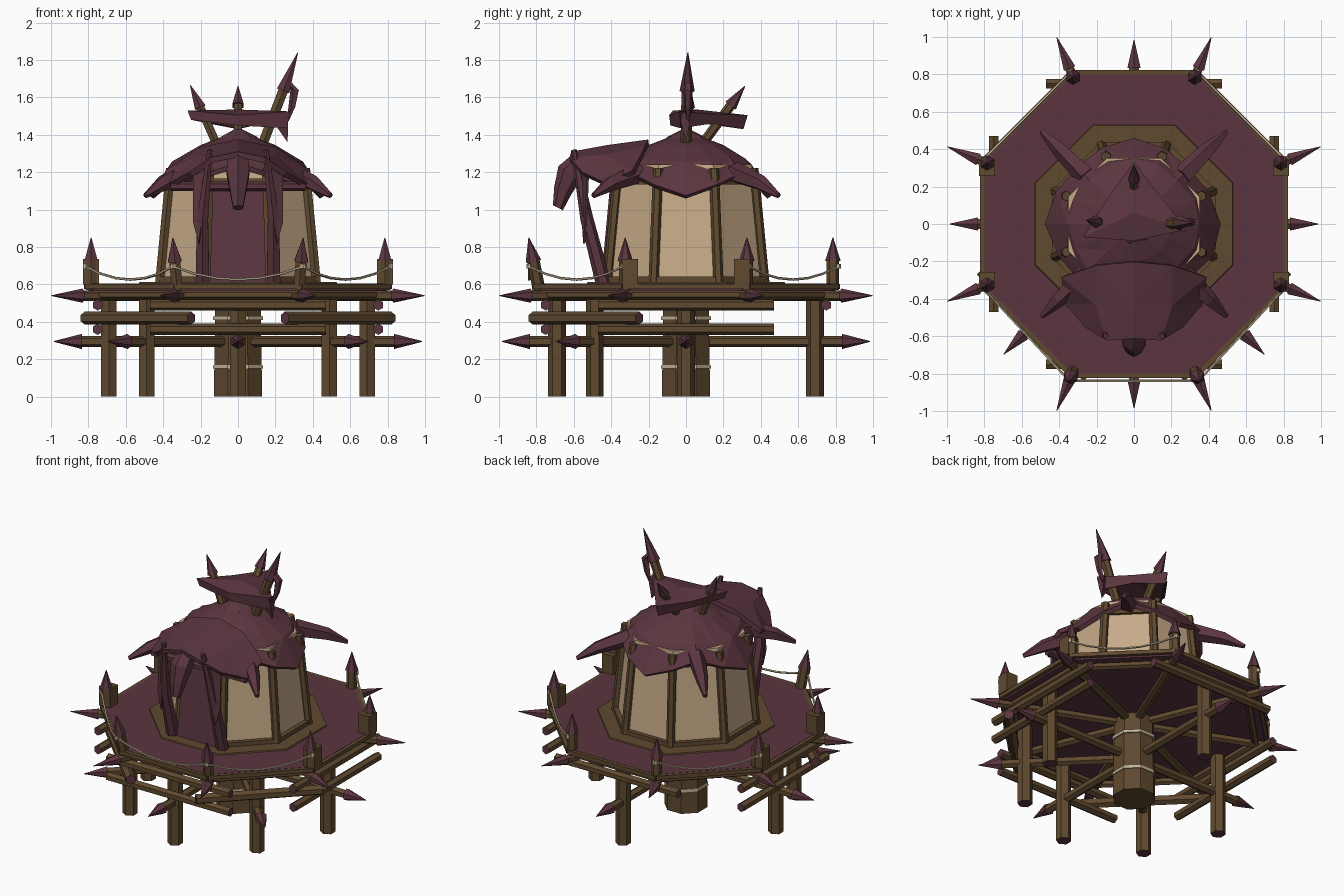
import bpy, bmesh, random
from math import sin, cos, pi, radians
from mathutils import Vector

if "Cube" in bpy.data.objects:
    bpy.data.objects.remove(bpy.data.objects["Cube"])

random.seed(4)

def material(name, rgb):
    m = bpy.data.materials.new(name)
    m.diffuse_color = (*rgb, 1)
    m.use_nodes = True
    m.node_tree.nodes["Principled BSDF"].inputs["Base Color"].default_value = m.diffuse_color
    return m

PURPLE = material("purple_hide", (0.105, 0.036, 0.050))
BROWN = material("brown_wood", (0.115, 0.067, 0.029))
TAN = material("tan_wall", (0.58, 0.41, 0.25))
ROPE = material("pale_rope", (0.55, 0.46, 0.32))

def make(name, verts, faces, mats, idx=None, thick=0):
    me = bpy.data.meshes.new(name)
    me.from_pydata([tuple(v) for v in verts], [], faces)
    for m in mats:
        me.materials.append(m)
    for i, p in enumerate(me.polygons):
        p.material_index = idx[i] if idx else 0
    bm = bmesh.new()
    bm.from_mesh(me)
    bmesh.ops.recalc_face_normals(bm, faces=bm.faces)
    bm.to_mesh(me)
    bm.free()
    ob = bpy.data.objects.new(name, me)
    bpy.context.collection.objects.link(ob)
    if thick:
        s = ob.modifiers.new("thickness", "SOLIDIFY")
        s.thickness, s.offset = thick, -1
    return ob

def tube(name, pts, radii, mats, sides=6, cap=None):
    """Loft along a path; one material per segment, optional cap material."""
    pts = [Vector(p) for p in pts]
    d = (pts[-1] - pts[0]).normalized()
    u = d.cross(Vector((0, 0, 1)) if abs(d.z) < 0.9 else Vector((0, 1, 0))).normalized()
    w = d.cross(u)
    verts = [p + (u * cos(2 * pi * (k + .5) / sides) + w * sin(2 * pi * (k + .5) / sides)) * r
             for p, r in zip(pts, radii) for k in range(sides)]
    slots = [BROWN, PURPLE, TAN, ROPE]
    faces, idx = [], []
    for i in range(len(pts) - 1):
        for k in range(sides):
            a, b = i * sides + k, i * sides + (k + 1) % sides
            faces.append((a, b, b + sides, a + sides))
            idx.append(slots.index(mats[min(i, len(mats) - 1)]))
    n = len(verts)
    faces += [tuple(range(sides)), tuple(range(n - sides, n))]
    idx += [slots.index(cap or mats[0]), slots.index(cap or mats[-1])]
    return make(name, verts, faces, slots, idx)

def log(name, a, b, r=0.03, sides=6, mat=BROWN, cap=PURPLE):
    return tube(name, [a, b], [r, r], [mat], sides, cap)

def spiked(name, a, b, r, tip):
    """Wooden log with a purple pointed end."""
    a, b = Vector(a), Vector(b)
    m = b - (b - a).normalized() * tip
    return tube(name, [a, m, m, b], [r, r, r * 1.35, 0.002], [BROWN, PURPLE, PURPLE])

def pol(R, deg, z):
    return Vector((R * cos(radians(deg)), R * sin(radians(deg)), z))

def frustum(name, rings, mat, close=True):
    """Octagonal stack of (radius, z) rings, flats facing the axes."""
    verts = [pol(R, 22.5 + 45 * k, z) for R, z in rings for k in range(8)]
    faces = [(i * 8 + k, i * 8 + (k + 1) % 8, i * 8 + 8 + (k + 1) % 8, i * 8 + 8 + k)
             for i in range(len(rings) - 1) for k in range(8)]
    if close:
        faces += [tuple(range(8)), tuple(range(len(verts) - 8, len(verts)))]
    return make(name, verts, faces, [mat])

CORN = [22.5 + 45 * k for k in range(8)]

# central pillar with rope bands
frustum("pillar", [(0.14, 0), (0.13, 0.56)], BROWN)
for z in (0.16, 0.42):
    frustum("pillar_band", [(0.144, z - .01), (0.143, z + .01)], ROPE)

# radial beams with spiked ends
for d in CORN:
    spiked("upper_beam", pol(.1, d, .54), pol(1.08, d, .54), .028, .18)
for d in (0, 90, 180, 270, 225, 315):
    spiked("lower_beam", pol(.1, d, .295), pol(.985, d, .295), .03, .15)
    log("stilt", pol(.69, d, 0), pol(.69, d, .56), .048, 6)

# side beams under the deck edge, and diagonal beams at the front
for z in (.49, .36):
    for s in (-1, 1):
        log("side_beam", (s * .75, -.47, z), (s * .75, .47, z))
    log("front_beam", (-.47, -.75, z), (.47, -.75, z))
log("back_beam", (-.47, .75, .49), (.47, .75, .49))
for s in (-1, 1):
    log("diagonal_beam", (s * .82, -.25, .42), (s * .25, -.82, .42), .034)

# deck, rim and inlaid ring
frustum("deck", [(.865, .565), (.865, .605)], PURPLE)
for d in CORN:
    log("deck_rim", pol(.876, d, .59), pol(.876, d + 45, .59), .019, 4)
    log("deck_joist", pol(.80, d, .545), pol(.80, d + 45, .545), .025, 6)
frustum("floor_ring", [(.575, .600), (.57, .613), (.47, .614)], BROWN, False)

# railing posts
tops = []
for d in CORN:
    front, side = 225 < d < 315, abs(cos(radians(d))) > .6
    lean = .06 if front else 0
    a, c = pol(.85, d, .57), pol(.85 + lean, d, .85)
    m = a.lerp(c, .55)
    tube("rail_post", [a, m, m, c], [.034, .034, .042, .002], [BROWN, PURPLE, PURPLE])
    tops.append(a.lerp(c, .45) + pol(.03, d, 0))
    if side:
        x, y = .785 * (1 if a.x > 0 else -1), .30 * (1 if a.y > 0 else -1)
        log("post_block", (x, y, .60), (x, y, .735), .06, 4, cap=BROWN).scale = (1, 1, 1)

# sagging ropes on the front and diagonal edges
for i in (0, 2, 4, 5, 6):
    a, b = tops[i], tops[(i + 1) % 8]
    pts = [a.lerp(b, t / 6) - Vector((0, 0, .07 * (1 - (t / 3 - 1) ** 2))) for t in range(7)]
    tube("rail_rope", pts, [.007] * 7, [ROPE], 5)
for p in tops:
    tube("rope_knot", [p - Vector((0, 0, .012)), p + Vector((0, 0, .012))], [.016] * 2, [ROPE])

# hut walls and frame
frustum("wall", [(.445, .60), (.38, 1.24)], TAN)
for d in CORN:
    log("wall_post", pol(.455, d, .60), pol(.39, d, 1.22), .027, 6, cap=BROWN)
    log("wall_base", pol(.455, d, .625), pol(.455, d + 45, .625), .024, 4, cap=BROWN)
    log("wall_top", pol(.395, d, 1.15), pol(.395, d + 45, 1.15), .022, 4, cap=BROWN)

# door hide and its leaning posts
make("door", [(-.15, -.435, .61), (.15, -.435, .61), (.135, -.385, 1.14), (-.135, -.385, 1.14)],
     [(0, 1, 2, 3)], [PURPLE], thick=.02)
log("door_lintel", (-.36, -.42, 1.125), (.36, -.42, 1.125), .026, 6, PURPLE)
for s in (-1, 1):
    tube("door_post", [(s * .19, -.44, .60), (s * .19, -.53, .95), (s * .15, -.60, 1.32)],
         [.042, .035, .015], [PURPLE])
    make("hanging_flap", [(s * .17, -.56, 1.22), (s * .24, -.53, 1.18), (s * .24, -.54, .93),
                          (s * .21, -.55, .82), (s * .19, -.56, .98)],
         [(0, 1, 2, 3, 4)], [PURPLE], thick=.012)

# faceted roof: scalloped eaves, low at the sides, raised over the door
def roof_point(row, k):
    d = k * 22.5
    c4 = cos(radians(4 * d))
    front = k == 12
    if row == 0:
        z = 1.25 if front else 1.2 if k in (11, 13) else 1.135 - .06 * c4
        return pol(.445 + .025 * c4 + random.uniform(-.012, .012), d, z)
    if row == 1:
        return pol(.335 + random.uniform(-.02, .02), d, 1.265 - .015 * c4 + random.uniform(-.01, .01))
    return pol(.20 if row == 2 else .07, d, 1.345 if row == 2 else 1.395)

rv = [roof_point(r, k) for r in range(4) for k in range(16)]
rf = []
for r in range(3):
    for k in range(16):
        a, b = r * 16 + k, r * 16 + (k + 1) % 16
        rf += [(a, b, b + 16), (a, b + 16, a + 16)] if k % 2 else [(a, b, a + 16), (b, b + 16, a + 16)]
rf.append(tuple(range(48, 64)))
make("roof", rv, rf, [PURPLE], thick=.03)
tube("roof_cap", [(0, 0, 1.35), (0, 0, 1.39), (0, 0, 1.43)], [.14, .10, .02], [PURPLE], 7)

# drooping horns on the roof corners
for d in (45, 135, 225, 315):
    tube("roof_horn", [pol(.36, d, 1.20), pol(.57, d, 1.14), pol(.70, d, 1.075)],
         [.06, .042, .014], [PURPLE], 5)

# arched canopy over the door
rows = [[(.0, -.20, 1.36), (.20, -.22, 1.32), (.38, -.28, 1.20)],
        [(.0, -.42, 1.33), (.20, -.43, 1.28), (.36, -.42, 1.13)],
        [(.0, -.61, 1.295), (.14, -.62, 1.265), (.25, -.55, 1.19)]]
cv = []
for r in rows:
    cv += [(-x, y, z) for x, y, z in r[:0:-1]] + r
cf = [(i * 5 + k, i * 5 + k + 1, i * 5 + k + 6, i * 5 + k + 5) for i in range(2) for k in range(4)]
can = make("door_canopy", cv, cf, [PURPLE])
bm = bmesh.new()
bm.from_mesh(can.data)
bmesh.ops.triangulate(bm, faces=bm.faces)
bm.to_mesh(can.data)
bm.free()
sol = can.modifiers.new("thickness", "SOLIDIFY")
sol.thickness, sol.offset = .03, 0

# hooked tongue hanging from the canopy
tube("canopy_tongue", [(0, -.55, 1.27), (0, -.62, 1.20), (0, -.66, 1.10), (0, -.685, 1.01)],
     [.06, .07, .05, .03], [PURPLE], 6)

# crown: three spikes through a triangular hide
spiked("crown_spike_left", (-.11, .0, 1.34), (-.255, .02, 1.665), .026, .13)
spiked("crown_spike_back", (0, .08, 1.34), (0, .315, 1.66), .026, .13)
spiked("crown_spike_right", (.12, .0, 1.32), (.32, .01, 1.84), .03, .22)
crown = [(-.27, -.07, 1.53), (0, -.09, 1.505), (.28, -.03, 1.525),
         (.14, .15, 1.51), (0, .33, 1.505), (-.14, .14, 1.505), (0, .06, 1.535)]
drop = [.05, .055, .09, .05, .075, .05]
low = [(x * .93, y * .93, z - h) for (x, y, z), h in zip(crown, drop)]
faces = [(k, (k + 1) % 6, 6) for k in range(6)]
faces += [(k, 7 + k, 7 + (k + 1) % 6, (k + 1) % 6) for k in range(6)]
make("crown_hide", crown + low, faces, [PURPLE], thick=.012)
make("crown_flap", [(.18, -.03, 1.48), (.27, -.04, 1.52), (.27, .03, 1.52), (.265, 0, 1.36)],
     [(0, 1, 3), (1, 2, 3), (0, 2, 1), (0, 3, 2)], [PURPLE])
tube("crown_tassel", [(.27, .01, 1.68), (.305, .01, 1.64), (.29, .01, 1.55), (.265, .01, 1.47)],
     [.02, .025, .02, .006], [PURPLE], 5)
